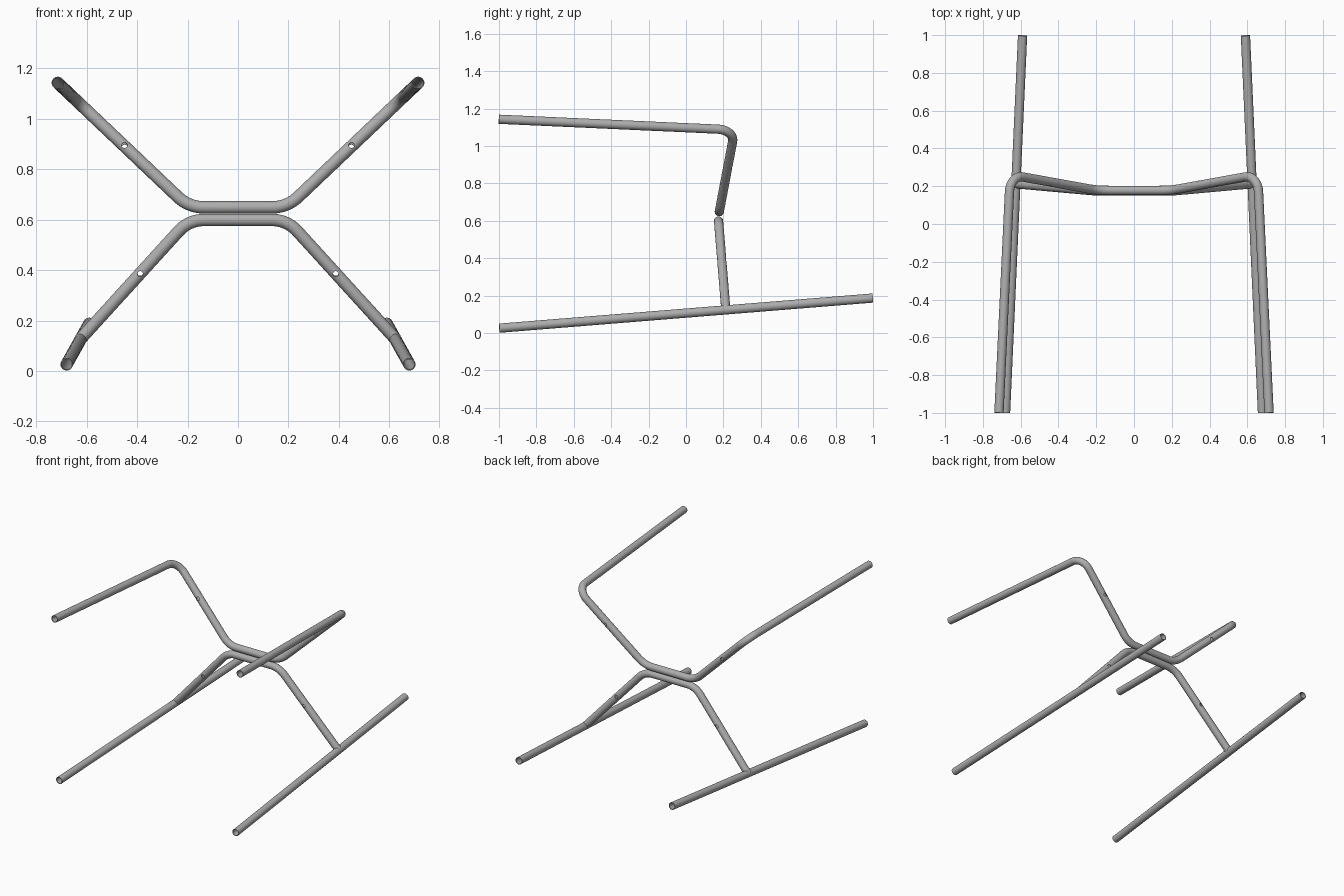
import bpy, bmesh, math
from mathutils import Vector

RADIUS, WALL, SIDES = 0.0245, 0.004, 32

if "Cube" in bpy.data.objects:
    bpy.data.objects.remove(bpy.data.objects["Cube"])

steel = bpy.data.materials.new("grey steel")
steel.use_nodes = True
GREY = (0.42, 0.42, 0.42, 1)
steel.diffuse_color = GREY
bsdf = steel.node_tree.nodes["Principled BSDF"]
bsdf.inputs["Base Color"].default_value = GREY
bsdf.inputs["Roughness"].default_value = 0.5


def round_corners(points, bends, steps=10):
    """Replace each inner corner with a circular arc of the given tangent length."""
    path = [points[0]]
    for i, bend in enumerate(bends, 1):
        corner = points[i]
        to_a = (points[i - 1] - corner).normalized()
        to_b = (points[i + 1] - corner).normalized()
        half = to_a.angle(to_b) / 2
        radius = bend * math.tan(half)
        inward = (to_a + to_b).normalized()
        centre = corner + inward * (bend / math.cos(half))
        side = (to_b - to_a).normalized()
        sweep = math.pi / 2 - half
        for k in range(steps + 1):
            t = sweep * (2 * k / steps - 1)
            path.append(centre + radius * (side * math.sin(t) - inward * math.cos(t)))
    return path + [points[-1]]


def finish(bm, name):
    bmesh.ops.recalc_face_normals(bm, faces=bm.faces)
    mesh = bpy.data.meshes.new(name)
    bm.to_mesh(mesh)
    bm.free()
    mesh.materials.append(steel)
    obj = bpy.data.objects.new(name, mesh)
    bpy.context.collection.objects.link(obj)
    return obj


def tube(name, path, radius=RADIUS, hollow=True):
    """Sweep a round section along the path, as an open-ended pipe or a solid bar."""
    bm = bmesh.new()
    tangents = []
    for i in range(len(path)):
        a, b = path[max(i - 1, 0)], path[min(i + 1, len(path) - 1)]
        before = (path[i] - a).normalized() if i else Vector()
        after = (b - path[i]).normalized() if i < len(path) - 1 else Vector()
        tangents.append((before + after).normalized())
    normal = tangents[0].orthogonal().normalized()
    shells = [[], []]
    for p, t in zip(path, tangents):
        normal = (normal - t * normal.dot(t)).normalized()
        other = t.cross(normal)
        for shell, r in zip(shells, [radius, radius - WALL] if hollow else [radius]):
            shell.append([bm.verts.new(p + r * (normal * math.cos(a) + other * math.sin(a)))
                          for a in (math.tau * k / SIDES for k in range(SIDES))])

    def bridge(ring_a, ring_b):
        for k in range(SIDES):
            n = (k + 1) % SIDES
            bm.faces.new((ring_a[k], ring_a[n], ring_b[n], ring_b[k]))

    for shell in shells:
        for ring_a, ring_b in zip(shell, shell[1:]):
            bridge(ring_a, ring_b)
    for end in (0, -1):
        if hollow:
            bridge(shells[0][end], shells[1][end])
        else:
            bm.faces.new(shells[0][end])
    return finish(bm, name)


def cut(obj, cutter):
    """Subtract the cutter from the part, then discard it."""
    cutter.hide_render = True
    mod = obj.modifiers.new("cut", 'BOOLEAN')
    mod.operation, mod.solver, mod.object = 'DIFFERENCE', 'EXACT', cutter
    bpy.context.view_layer.objects.active = obj
    bpy.ops.object.modifier_apply(modifier=mod.name)
    bpy.data.objects.remove(cutter)


def mirrored(half):
    """Full path from the -x end to the +x end, given the +x half."""
    right = [Vector((-p.x, p.y, p.z)) for p in reversed(half)]
    return right + half


def drill(obj, start, end, x):
    """Screw hole square to the sloping leg, on both sides."""
    along = end - start
    centre = start + along * ((x - start.x) / along.x)
    axis = along.cross(Vector((1, 0, 0))).normalized() * 0.06
    for s in (-1, 1):
        ends = [Vector((s * p.x, p.y, p.z)) for p in (centre - axis, centre + axis)]
        cut(obj, tube("hole_cutter", ends, 0.011, False))


# Upper frame: middle bar, rising legs and forward arms
upper = [Vector((0.195, 0.178, 0.649)), Vector((0.655, 0.261, 1.086)),
         Vector((0.715, -1, 1.143))]
upper_frame = tube("upper_frame", round_corners(mirrored(upper), [0.09, 0.06, 0.06, 0.09]))
drill(upper_frame, upper[0], upper[1], 0.45)

# Lower frame: middle bar and falling legs
lower = [Vector((0.195, 0.174, 0.599)), Vector((0.627, 0.213, 0.124))]
lower_frame = tube("lower_frame", round_corners(mirrored(lower), [0.06, 0.06]))
drill(lower_frame, lower[0], lower[1], 0.388)

# Floor rails, with the leg ends shaped to fit against them
parts = [upper_frame, lower_frame]
for s, side in ((1, "left"), (-1, "right")):
    rail = [Vector((s * 0.68, -0.998, 0.026)), Vector((s * 0.59, 0.998, 0.187))]
    cut(lower_frame, tube("rail_cutter", rail, RADIUS, False))
    parts.append(tube(side + "_floor_rail", rail))

# Smooth round walls with crisp rims
bpy.ops.object.select_all(action='DESELECT')
for obj in parts:
    obj.select_set(True)
bpy.context.view_layer.objects.active = parts[0]
bpy.ops.object.shade_smooth_by_angle(angle=math.radians(35))
